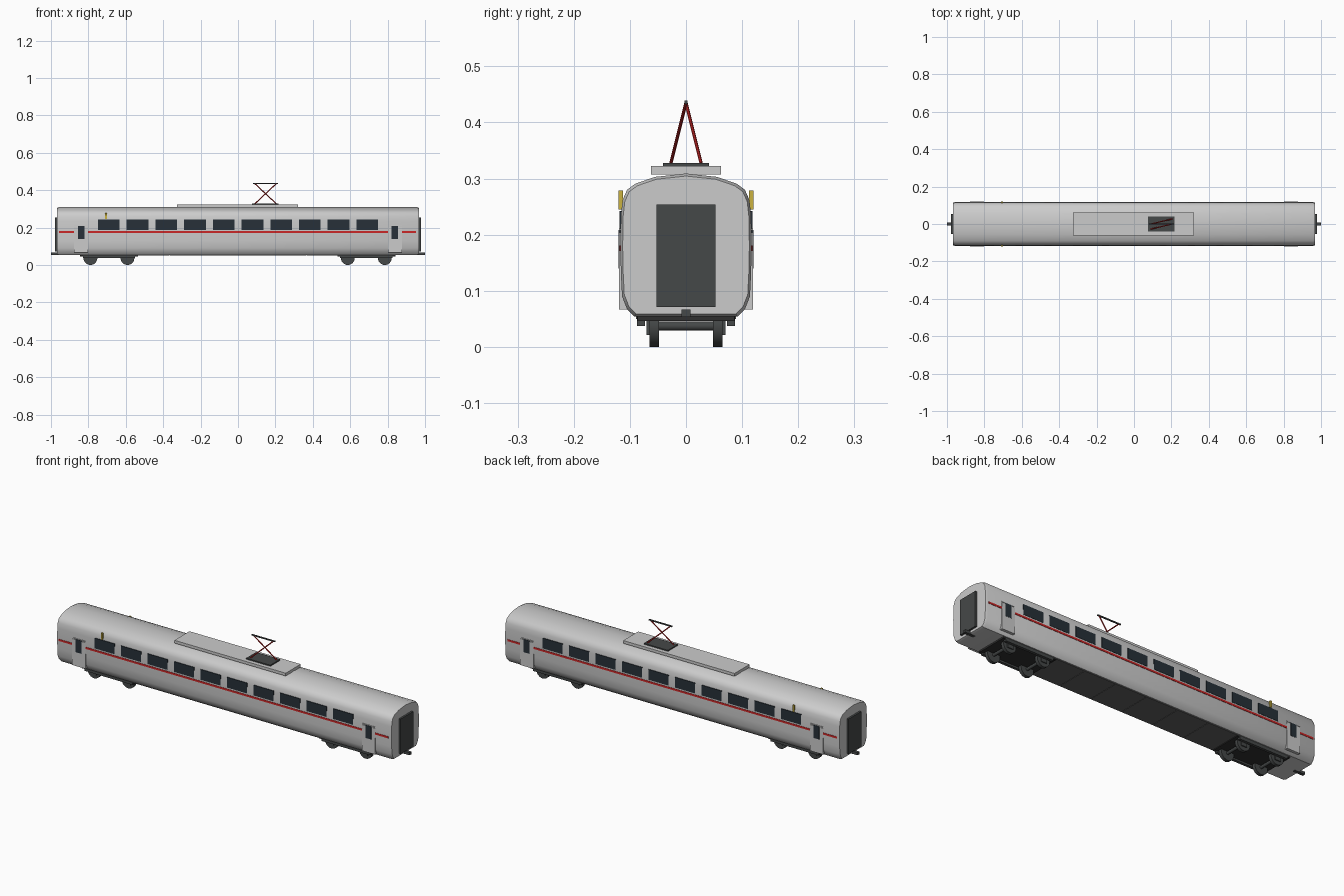
import bpy, bmesh, math
from mathutils import Vector

if "Cube" in bpy.data.objects:
    bpy.data.objects.remove(bpy.data.objects["Cube"])


def mat(name, r, g, b):
    m = bpy.data.materials.new(name)
    m.diffuse_color = (r, g, b, 1)
    m.use_nodes = True
    m.node_tree.nodes["Principled BSDF"].inputs["Base Color"].default_value = m.diffuse_color
    return m


GLASS = mat("glass", 0.02, 0.03, 0.04)
RED = mat("red", 0.6, 0.02, 0.02)
DARK = mat("dark", 0.06, 0.065, 0.065)
BLACK = mat("black", 0.03, 0.03, 0.03)
UNDER = mat("underside", 0.12, 0.12, 0.12)
YELLOW = mat("yellow", 0.6, 0.45, 0.05)


def finish(name, bm, material=None):
    bmesh.ops.recalc_face_normals(bm, faces=bm.faces[:])
    me = bpy.data.meshes.new(name)
    bm.to_mesh(me)
    bm.free()
    ob = bpy.data.objects.new(name, me)
    bpy.context.collection.objects.link(ob)
    if material:
        me.materials.append(material)
    return ob


def smooth(ob):
    bpy.ops.object.select_all(action='DESELECT')
    ob.select_set(True)
    bpy.context.view_layer.objects.active = ob
    bpy.ops.object.shade_smooth_by_angle(angle=math.radians(35))


def box(name, x, y, z, material=None):
    """Box from (min, max) ranges."""
    bm = bmesh.new()
    bmesh.ops.create_cube(bm, size=1)
    for v in bm.verts:
        for i, r in enumerate((x, y, z)):
            v.co[i] = r[0] if v.co[i] < 0 else r[1]
    return finish(name, bm, material)


def rod(name, a, b, radius, material, sides=8):
    a, b = Vector(a), Vector(b)
    bm = bmesh.new()
    bmesh.ops.create_cone(bm, cap_ends=True, segments=sides, radius1=radius,
                          radius2=radius, depth=(b - a).length)
    q = (b - a).to_track_quat('Z', 'Y')
    for v in bm.verts:
        v.co = q @ v.co + (a + b) / 2
    ob = finish(name, bm, material)
    smooth(ob)
    return ob


def side_box(name, x, s, y0, y1, z, material=None):
    return box(name, x, sorted((s * y0, s * y1)), z, material)


# Car body: rounded cross-section lofted along x, slightly tapered at the ends
half = [(0.092, 0.054), (0.105, 0.067), (0.114, 0.09), (0.116, 0.13), (0.117, 0.18),
        (0.116, 0.235), (0.113, 0.262), (0.105, 0.28), (0.09, 0.291), (0.055, 0.303)]
section = half + [(0, 0.309)] + [(-y, z) for y, z in reversed(half)]
bm = bmesh.new()
rings = []
for x, s in ((-0.969, 0.965), (-0.958, 1), (0.958, 1), (0.969, 0.965)):
    rings.append([bm.verts.new((x, y * s, 0.18 + (z - 0.18) * s)) for y, z in section])
n = len(section)
for a, b in zip(rings, rings[1:]):
    for i in range(n):
        bm.faces.new((a[i], a[(i + 1) % n], b[(i + 1) % n], b[i]))
bm.faces.new(rings[0])
bm.faces.new(rings[-1])
smooth(finish("car_body", bm))

# Both sides: windows, stripe, doors, signal light
for s, side in ((-1, "front"), (1, "back")):
    for i in range(10):
        cx = -0.691 + i * 0.1536
        side_box(f"{side}_window_{i + 1}", (cx - 0.058, cx + 0.058), s, 0.11, 0.1185,
                 (0.188, 0.242), GLASS)
    side_box(f"{side}_stripe", (-0.957, 0.953), s, 0.112, 0.1185, (0.171, 0.181), RED)
    for cx, end in ((-0.839, "left"), (0.839, "right")):
        side_box(f"{side}_{end}_door", (cx - 0.038, cx + 0.038), s, 0.1, 0.1195, (0.067, 0.204))
        side_box(f"{side}_{end}_door_window", (cx - 0.017, cx + 0.017), s, 0.11, 0.1205,
                 (0.14, 0.208), GLASS)
        side_box(f"{side}_{end}_door_rail", (cx - 0.038, cx + 0.038), s, 0.11, 0.119,
                 (0.207, 0.211))
    side_box(f"{side}_marker", (-0.71, -0.701), s, 0.112, 0.12, (0.245, 0.279), YELLOW)

# Both ends: gangway and coupler
for s, end in ((-1, "left"), (1, "right")):
    box(f"{end}_gangway", sorted((s * 0.96, s * 0.979)), (-0.053, 0.053), (0.071, 0.254), DARK)
    box(f"{end}_coupler", sorted((s * 0.94, s * 1.0)), (-0.008, 0.008), (0.053, 0.067), DARK)

# Roof equipment and pantograph
box("roof_equipment", (-0.325, 0.32), (-0.062, 0.062), (0.307, 0.322))
box("pantograph_base", (0.076, 0.216), (-0.041, 0.041), (0.32, 0.328), DARK)
rod("pantograph_arm_front", (0.09, -0.027, 0.327), (0.205, 0, 0.435), 0.003, RED)
rod("pantograph_arm_back", (0.205, 0.027, 0.327), (0.09, 0, 0.435), 0.003, RED)
box("pantograph_bar", (0.08, 0.214), (-0.003, 0.003), (0.433, 0.439), DARK)

# Underfloor panels with narrow seams
for i in range(6):
    x = -0.546 + i * 0.182
    box(f"underfloor_panel_{i + 1}", (x + 0.001, x + 0.181), (-0.089, 0.089),
        (0.05, 0.058), UNDER)

# Bogies
for cx, end in ((-0.69, "left"), (0.686, "right")):
    box(f"{end}_bogie_frame", (cx - 0.155, cx + 0.155), (-0.086, 0.086), (0.046, 0.058), BLACK)
    for s, side in ((-1, "front"), (1, "back")):
        side_box(f"{end}_{side}_side_frame", (cx - 0.14, cx + 0.14), s, 0.073, 0.087,
                 (0.037, 0.055), DARK)
    for k, dx in enumerate((-0.099, 0.099)):
        x = cx + dx
        rod(f"{end}_axle_{k + 1}", (x, -0.07, 0.037), (x, 0.07, 0.037), 0.008, DARK, 12)
        for s, side in ((-1, "front"), (1, "back")):
            rod(f"{end}_{side}_wheel_{k + 1}", (x, s * 0.048, 0.037), (x, s * 0.065, 0.037),
                0.037, DARK, 24)
            side_box(f"{end}_{side}_axle_box_{k + 1}", (x - 0.016, x + 0.016), s, 0.065, 0.07,
                     (0.021, 0.05), DARK)
